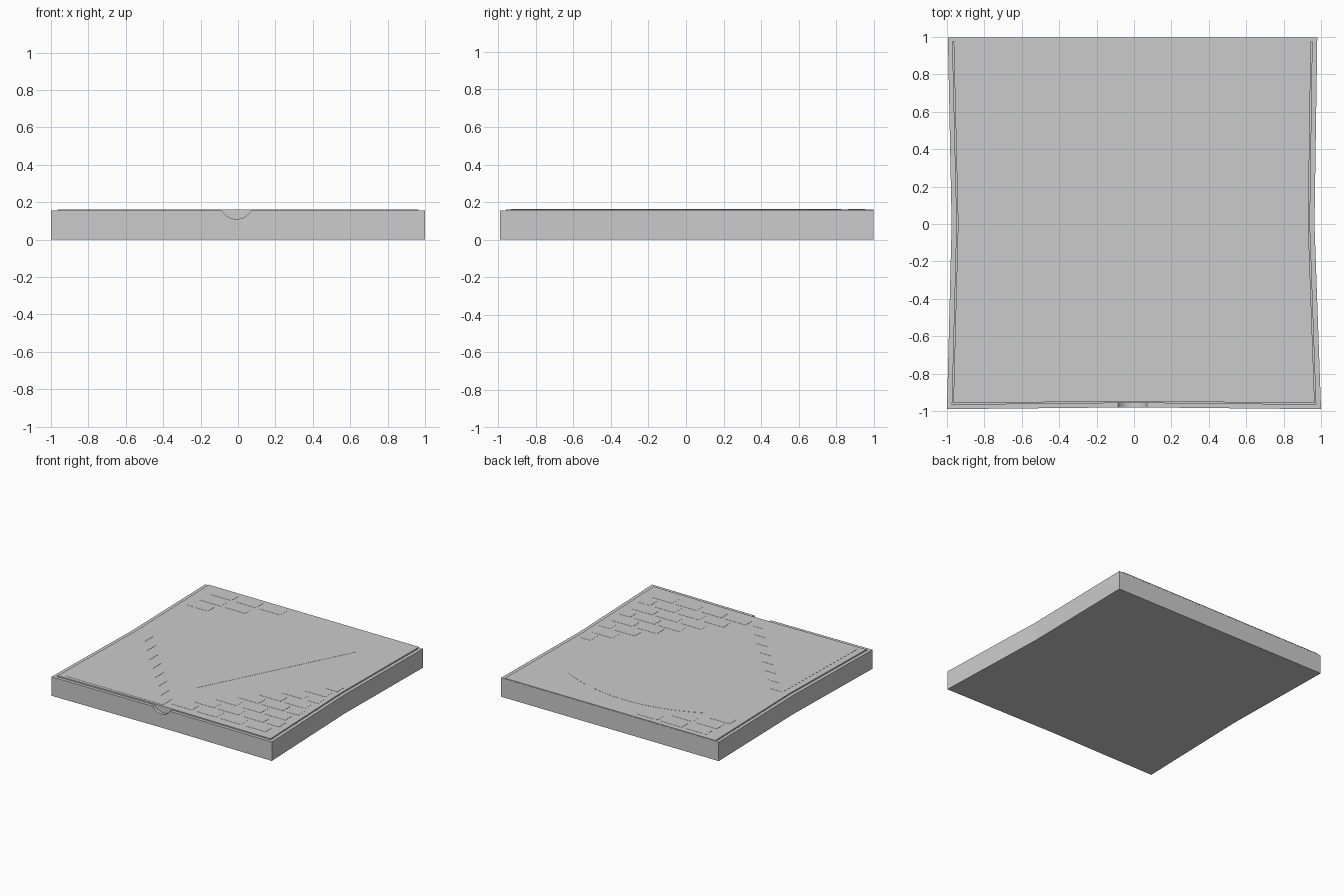
import bpy, bmesh, math

if "Cube" in bpy.data.objects:
    bpy.data.objects.remove(bpy.data.objects["Cube"])

LID_TOP = 0.161
RELIEF = 0.0012


def add_mesh(name, bm):
    bmesh.ops.recalc_face_normals(bm, faces=bm.faces[:])
    me = bpy.data.meshes.new(name)
    bm.to_mesh(me)
    bm.free()
    ob = bpy.data.objects.new(name, me)
    bpy.context.collection.objects.link(ob)
    return ob


def ring(bm, pts, z):
    return [bm.verts.new((x, y, z)) for x, y in pts]


def bridge(bm, a, b):
    n = len(a)
    for i in range(n):
        j = (i + 1) % n
        bm.faces.new((a[i], a[j], b[j], b[i]))


def prism(bm, pts, z0, z1, bottom=True):
    a, b = ring(bm, pts, z0), ring(bm, pts, z1)
    bridge(bm, a, b)
    bm.faces.new(b)
    if bottom:
        bm.faces.new(a[::-1])


# Tray: slightly waisted box with thin walls
outer = [(-1, -0.99), (0, -0.98), (1, -0.99), (0.965, 0), (0.98, 0.997), (-0.995, 0.997), (-0.975, 0)]
inner = [(-0.972, -0.964), (0, -0.954), (0.972, -0.964), (0.938, 0), (0.952, 0.975), (-0.97, 0.975), (-0.947, 0)]
bm = bmesh.new()
o0, o1 = ring(bm, outer, 0), ring(bm, outer, 0.155)
i1, i0 = ring(bm, inner, 0.155), ring(bm, inner, 0.012)
for a, b in ((o0, o1), (o1, i1), (i1, i0)):
    bridge(bm, a, b)
bm.faces.new(o0[::-1])
bm.faces.new(i0)
tray = add_mesh("tray", bm)

# Thumb notch cut through the front wall
bpy.ops.mesh.primitive_cylinder_add(vertices=32, radius=0.089, depth=0.06,
                                    location=(-0.008, -0.98, 0.199), rotation=(math.pi / 2, 0, 0))
cutter = bpy.context.object
cutter.name = "notch_cutter"
cutter.hide_render = True
cutter.hide_set(True)
mod = tray.modifiers.new("notch", 'BOOLEAN')
mod.operation = 'DIFFERENCE'
mod.solver = 'EXACT'
mod.object = cutter

# Lid tucked inside the walls, reaching the hinge at the back
flap = [(-0.966, -0.958), (0, -0.948), (0.966, -0.958), (0.932, 0), (0.946, 0.97), (-0.964, 0.97), (-0.941, 0)]
top = flap[:4] + [(0.946, 0.997), (-0.964, 0.997)] + flap[6:]
bm = bmesh.new()
prism(bm, flap, 0.02, 0.156, bottom=False)
prism(bm, top, 0.156, LID_TOP)
add_mesh("lid", bm)

# Raised wedge panel in the middle of the lid
apex, radius, half = (0, -0.55), 1.35, math.radians(27)
wedge = [apex]
for i in range(17):
    a = math.pi / 2 - half + 2 * half * i / 16
    wedge.append((apex[0] + radius * math.cos(a), apex[1] + radius * math.sin(a)))
bm = bmesh.new()
prism(bm, wedge, LID_TOP - 0.001, LID_TOP + RELIEF)
add_mesh("wedge_panel", bm)


def rect(bm, x0, x1, y0, y1):
    prism(bm, [(x0, y0), (x1, y0), (x1, y1), (x0, y1)], LID_TOP - 0.001, LID_TOP + RELIEF)


# Brick courses in the front right and back left corners
PITCH_Y, PITCH_X, W, H = 0.126, 0.222, 0.186, 0.09
bm = bmesh.new()
for k in range(-2, 6):
    x, y = 0.24 + 0.113 * k, -0.63 + PITCH_Y * k
    while x < 0.86:
        rect(bm, x, min(x + W, 0.9), y, y + H)
        x += PITCH_X
add_mesh("front_bricks", bm)

bm = bmesh.new()
for k, end in ((0, -0.7), (1, -0.45), (2, -0.22)):
    x, y = end, 0.61 + PITCH_Y * k
    while x > -0.88:
        rect(bm, max(x - W, -0.92), x, y, y + H)
        x -= PITCH_X
add_mesh("back_bricks", bm)

# Front left corner panel with a stepped edge
steps = [(-0.91, -0.93)]
for k in range(8):
    x, y = -0.03 - 0.107 * k, -0.81 + 0.118 * k
    if k == 0:
        steps.append((x, -0.93))
    steps += [(x, y), (x - 0.107, y)]
bm = bmesh.new()
prism(bm, steps, LID_TOP - 0.001, LID_TOP + RELIEF)
add_mesh("stepped_panel", bm)
